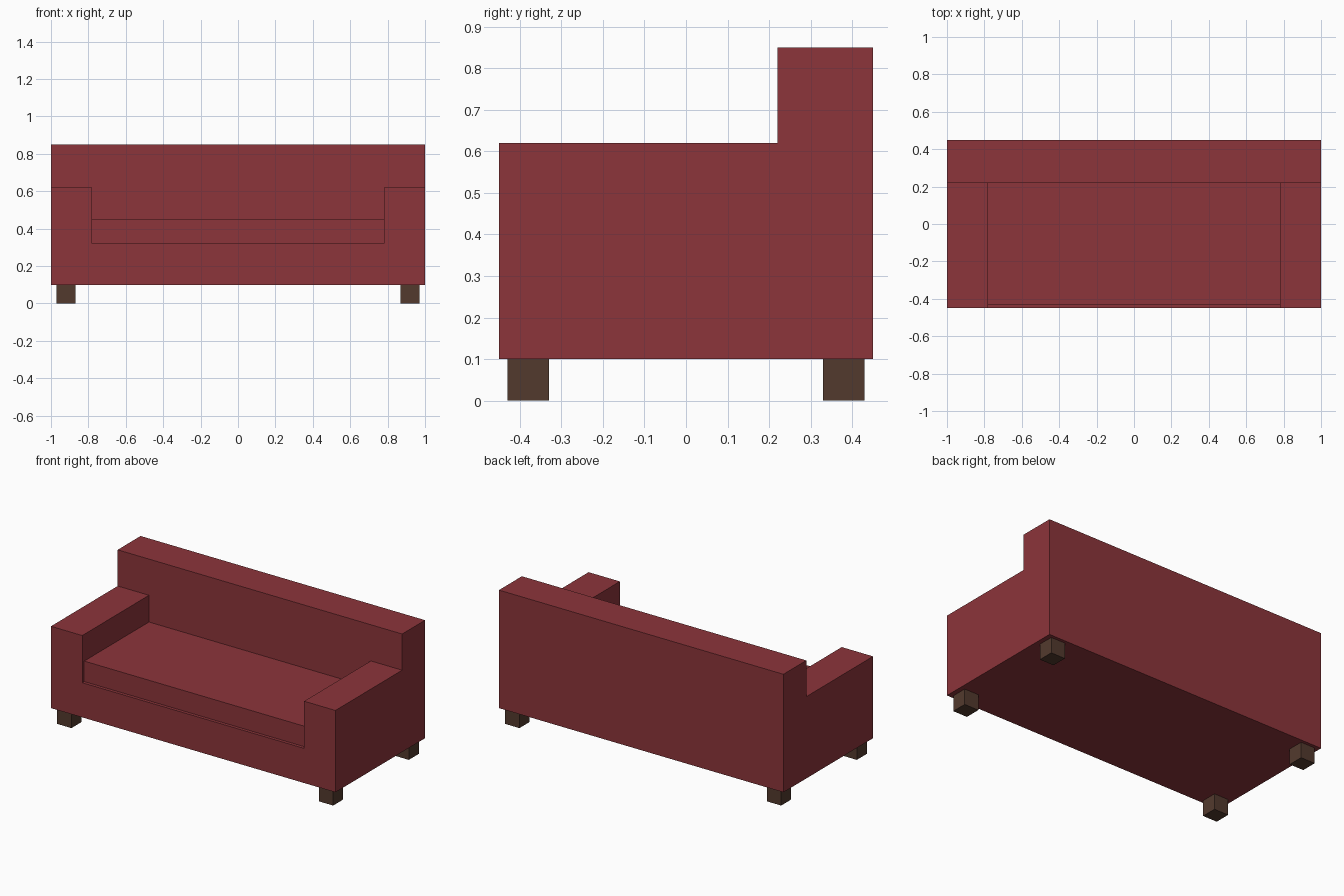
import bpy

if "Cube" in bpy.data.objects:
    bpy.data.objects.remove(bpy.data.objects["Cube"])


def material(name, color):
    m = bpy.data.materials.new(name)
    m.diffuse_color = (*color, 1.0)
    m.use_nodes = True
    m.node_tree.nodes["Principled BSDF"].inputs["Base Color"].default_value = m.diffuse_color
    return m


red = material("red upholstery", (0.262, 0.035, 0.043))
brown = material("dark brown wood", (0.086, 0.042, 0.027))


def box(name, x, y, z, mat):
    """Box from (min, max) ranges on each axis."""
    bpy.ops.mesh.primitive_cube_add(size=1)
    ob = bpy.context.object
    ob.name = name
    ob.location = [(a + b) / 2 for a, b in (x, y, z)]
    ob.scale = [b - a for a, b in (x, y, z)]
    bpy.ops.object.transform_apply(location=True, rotation=False, scale=True)
    ob.data.materials.append(mat)
    return ob


ARM_IN = 0.78      # inner face of the arms
BACK_Y = 0.22      # front face of the backrest
FRAME_Z = 0.10     # underside of the frame

# Frame: base between the arms, and the full-width backrest
box("base", (-ARM_IN, ARM_IN), (-0.45, BACK_Y), (FRAME_Z, 0.32), red)
box("backrest", (-1, 1), (BACK_Y, 0.45), (FRAME_Z, 0.85), red)

# Seat cushion, set back slightly from the front
box("seat_cushion", (-ARM_IN, ARM_IN), (-0.43, BACK_Y), (0.32, 0.45), red)

# Arms and legs, mirrored left and right
for side, s in (("left", -1), ("right", 1)):
    box(f"{side}_arm", sorted((s * ARM_IN, s)), (-0.45, BACK_Y), (FRAME_Z, 0.62), red)
    for end, e in (("front", -1), ("back", 1)):
        box(f"{end}_{side}_leg", sorted((s * 0.87, s * 0.97)),
            sorted((e * 0.33, e * 0.43)), (0, FRAME_Z), brown)
